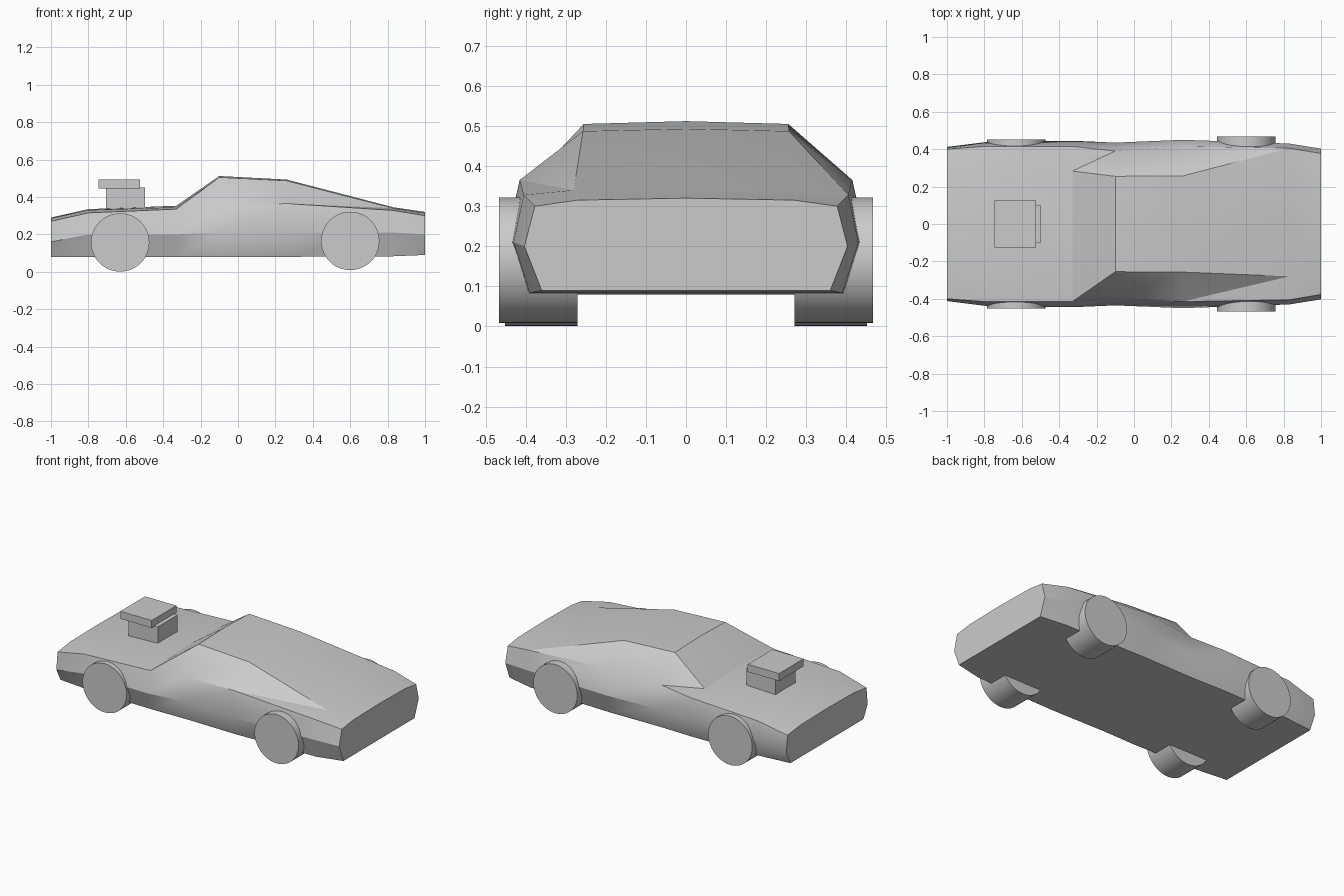
import bpy, bmesh, math
from mathutils import Matrix, Vector

default_cube = bpy.data.objects.get("Cube")
if default_cube:
    bpy.data.objects.remove(default_cube, do_unlink=True)

# One grey paint for the whole car
grey = bpy.data.materials.new("plain_grey")
grey.use_nodes = True
paint = (0.6, 0.6, 0.6, 1)
grey.diffuse_color = paint
grey.node_tree.nodes["Principled BSDF"].inputs["Base Color"].default_value = paint


def finish(name, bm, smooth_angle=None):
    """Turn a bmesh into a named, painted object."""
    bmesh.ops.recalc_face_normals(bm, faces=bm.faces)
    mesh = bpy.data.meshes.new(name)
    bm.to_mesh(mesh)
    bm.free()
    mesh.materials.append(grey)
    obj = bpy.data.objects.new(name, mesh)
    bpy.context.scene.collection.objects.link(obj)
    if smooth_angle:
        bpy.ops.object.select_all(action="DESELECT")
        obj.select_set(True)
        bpy.context.view_layer.objects.active = obj
        bpy.ops.object.shade_smooth_by_angle(angle=math.radians(smooth_angle))
    return obj


def box(name, low, high):
    bm = bmesh.new()
    low, high = Vector(low), Vector(high)
    bmesh.ops.create_cube(bm, size=1, matrix=Matrix.Translation((low + high) / 2)
                          @ Matrix.Diagonal((*(high - low), 1)))
    return finish(name, bm)


def wheel(name, x, z, inner, outer, side):
    bm = bmesh.new()
    place = Matrix.Translation((x, side * (inner + outer) / 2, z))
    bmesh.ops.create_cone(bm, cap_ends=True, segments=48, radius1=0.156, radius2=0.156,
                          depth=outer - inner,
                          matrix=place @ Matrix.Rotation(math.pi / 2, 4, "X"))
    return finish(name, bm, 40)


# Body stations: x, ridge height, then (half width, height) of
# roof edge, shoulder, waist and sill
stations = [
    (-1.0, 0.29, (0.27, 0.286), (0.40, 0.27), (0.412, 0.16), (0.37, 0.08)),
    (-0.8, 0.335, (0.28, 0.33), (0.415, 0.315), (0.437, 0.2), (0.39, 0.08)),
    (-0.33, 0.353, (0.283, 0.345), (0.415, 0.335), (0.445, 0.2), (0.4, 0.08)),
    (-0.1, 0.512, (0.255, 0.505), (0.39, 0.347), (0.435, 0.21), (0.395, 0.08)),
    (0.26, 0.493, (0.257, 0.487), (0.415, 0.365), (0.45, 0.21), (0.4, 0.08)),
    (0.83, 0.345, (0.28, 0.34), (0.405, 0.328), (0.43, 0.21), (0.39, 0.083)),
    (1.0, 0.32, (0.27, 0.315), (0.377, 0.3), (0.403, 0.2), (0.36, 0.09)),
]

# Faceted body shell, lofted through the stations
bm = bmesh.new()
rings = []
for x, ridge, *half in stations:
    section = [(y, z) for y, z in reversed(half)] + [(0, ridge)]
    section += [(-y, z) for y, z in half]
    rings.append([bm.verts.new((x, y, z)) for y, z in section])
for front, back in zip(rings, rings[1:]):
    for i in range(len(front)):
        j = (i + 1) % len(front)
        bm.faces.new((front[i], front[j], back[i]))
        bm.faces.new((front[j], back[j], back[i]))
bm.faces.new(rings[0])
bm.faces.new(rings[-1])
finish("car_body", bm, 30)

# Wheels in mirrored pairs
for label, side in (("left", 1), ("right", -1)):
    wheel("nose_wheel_" + label, -0.63, 0.157, 0.27, 0.452, side)
    wheel("tail_wheel_" + label, 0.6, 0.165, 0.27, 0.467, side)

# Blower standing out of the hood
box("blower_block", (-0.705, -0.1, 0.3), (-0.498, 0.1, 0.45))
box("blower_scoop", (-0.747, -0.125, 0.445), (-0.525, 0.125, 0.493))
